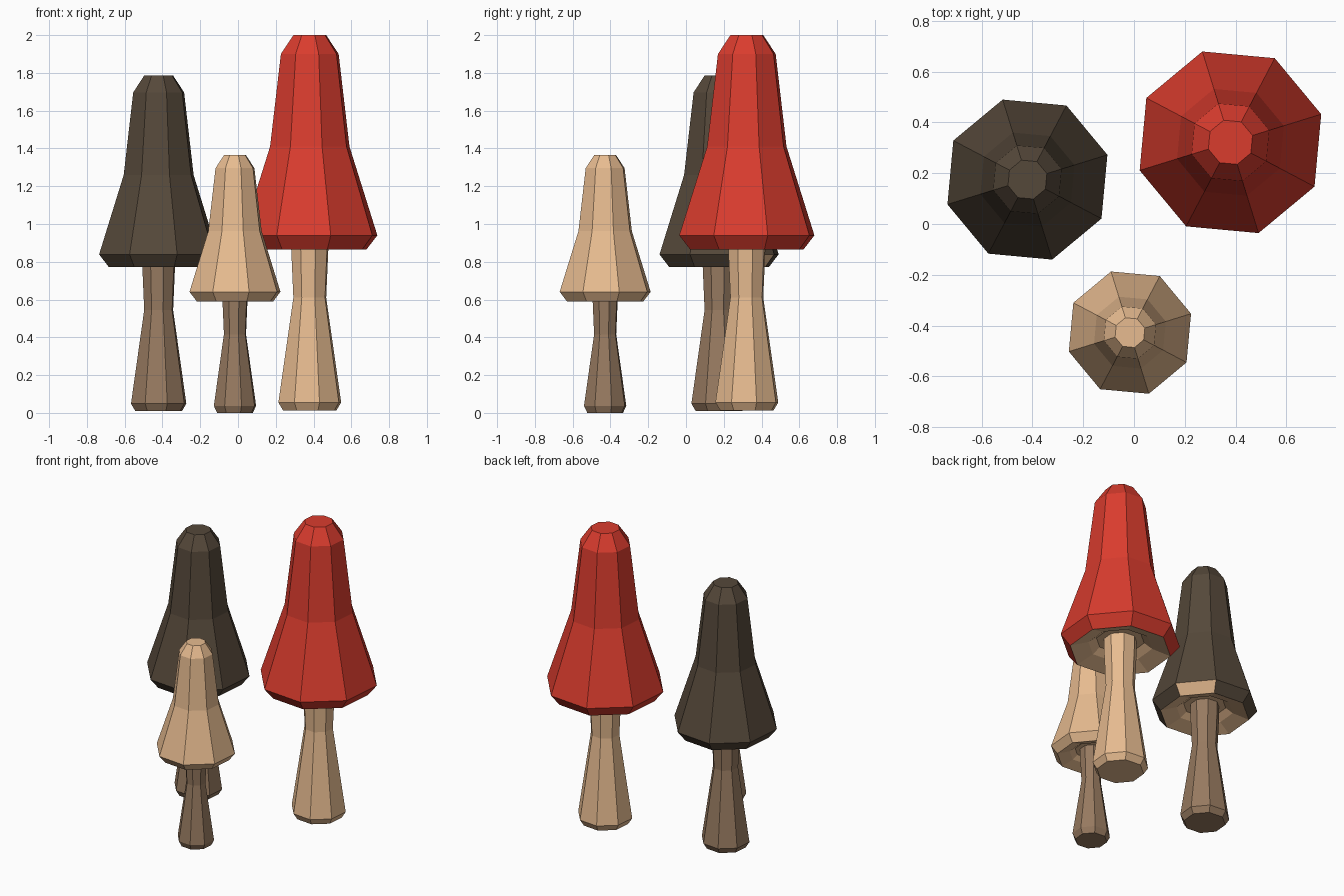
import bpy, bmesh, math

if "Cube" in bpy.data.objects:
    bpy.data.objects.remove(bpy.data.objects["Cube"])

SIDES = 8
TURN = math.radians(17.2)


def material(name, rgb):
    m = bpy.data.materials.new(name)
    m.diffuse_color = (*rgb, 1)
    m.use_nodes = True
    m.node_tree.nodes["Principled BSDF"].inputs["Base Color"].default_value = m.diffuse_color
    return m


red = material("red", (0.70, 0.045, 0.027))
tan = material("tan", (0.80, 0.50, 0.28))
brown = material("brown", (0.31, 0.195, 0.117))
dark = material("dark_brown", (0.091, 0.065, 0.042))

# Profiles as (radius, height), listed from the bottom up or top down
STEM = [(0.147, 0.012), (0.174, 0.055), (0.091, 0.61), (0.103, 0.87), (0.103, 0.95)]
CAP = [(0.091, 2.0), (0.16, 1.9), (0.22, 1.41), (0.3745, 0.94), (0.315, 0.866),
       (0.20, 0.905), (0.15, 0.94)]
GILL_START = 4  # bands from here inward are the underside


def lathe(name, profile, place, mats, gill_start=None, odd_face=None):
    """Eight-sided turned solid with closed ends."""
    bm = bmesh.new()
    rings = []
    for r, z in profile:
        rings.append([bm.verts.new((r * math.cos(TURN + k * math.tau / SIDES),
                                    r * math.sin(TURN + k * math.tau / SIDES), z))
                      for k in range(SIDES)])
    for i, (a, b) in enumerate(zip(rings, rings[1:])):
        for k in range(SIDES):
            n = (k + 1) % SIDES
            f = bm.faces.new((a[k], a[n], b[n], b[k]))
            if gill_start is not None and (i >= gill_start or (i, k) == odd_face):
                f.material_index = 1
    bm.faces.new(rings[0])
    end = bm.faces.new(rings[-1])
    end.material_index = 1 if gill_start is not None else 0
    bmesh.ops.recalc_face_normals(bm, faces=bm.faces)
    mesh = bpy.data.meshes.new(name)
    bm.to_mesh(mesh)
    bm.free()
    for m in mats:
        mesh.materials.append(m)
    ob = bpy.data.objects.new(name, mesh)
    ob.location = (*place, 0)
    bpy.context.collection.objects.link(ob)


# name, centre, radius scale, height scale, foot height, cap colour, stem colour, odd rim face
MUSHROOMS = [
    ("large", (0.38, 0.322), 1.0, 1.0, 0.012, red, tan, None),
    ("medium", (-0.42, 0.175), 0.881, 0.893, 0.01, dark, brown, (3, 0)),
    ("small", (-0.016, -0.428), 0.673, 0.682, 0.0, tan, brown, None),
]

for name, centre, rs, zs, foot, cap_mat, stem_mat, odd in MUSHROOMS:
    stem = [(r * rs, z * zs) for r, z in STEM]
    stem[0] = (stem[0][0], foot)
    cap = [(r * rs, z * zs) for r, z in CAP]
    lathe(name + "_stem", stem, centre, [stem_mat])
    lathe(name + "_cap", cap, centre, [cap_mat, tan], GILL_START, odd)
